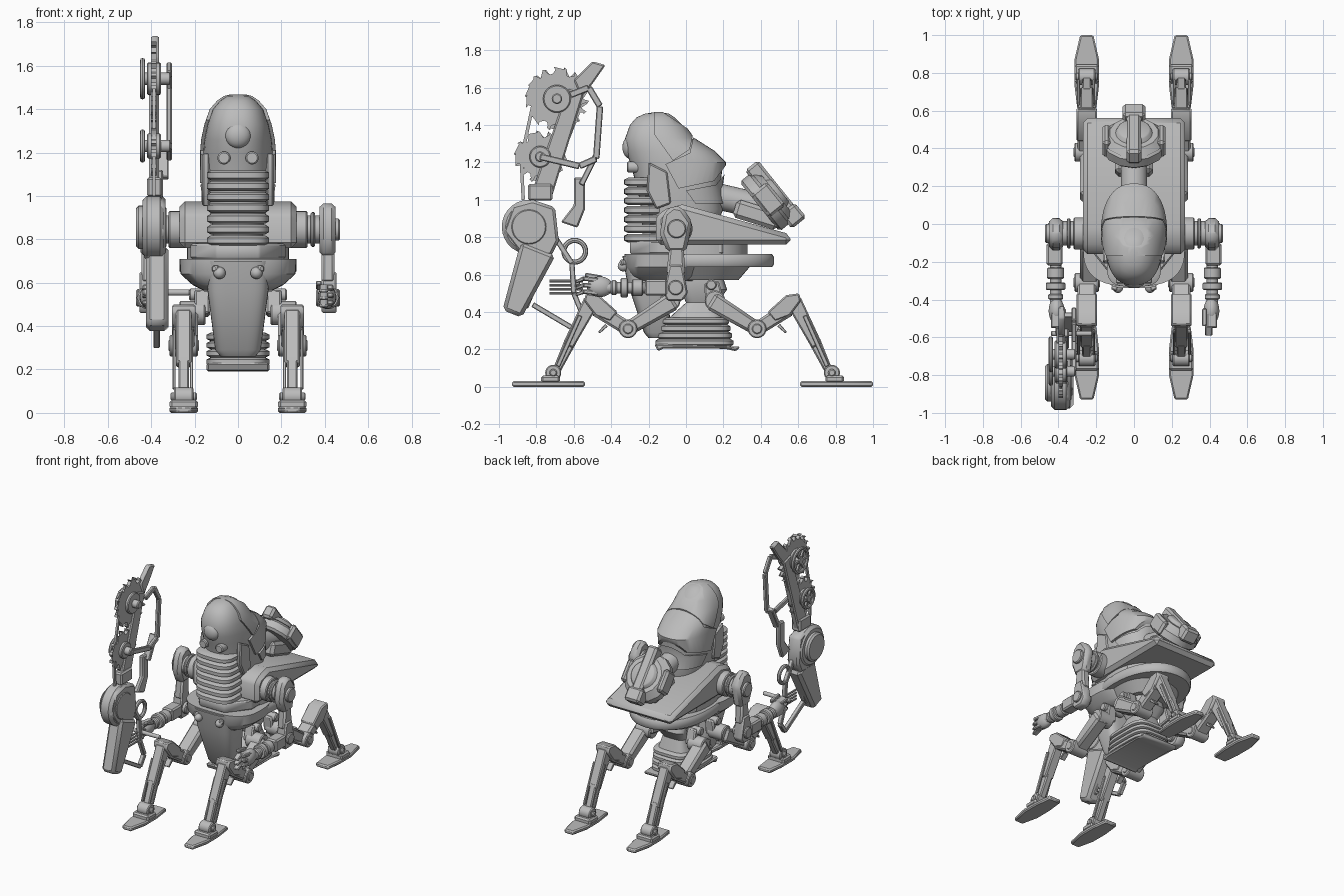
import bpy, bmesh, math
from math import sin, cos, pi, radians
from mathutils import Vector, Matrix

if "Cube" in bpy.data.objects:
    bpy.data.objects.remove(bpy.data.objects["Cube"])

grey = bpy.data.materials.new("plain grey")
grey.use_nodes = True
grey.diffuse_color = (.5, .5, .5, 1)
grey.node_tree.nodes["Principled BSDF"].inputs["Base Color"].default_value = grey.diffuse_color
parts = []


def add(name, bm, bevel=0):
    bmesh.ops.recalc_face_normals(bm, faces=bm.faces)
    if bevel:
        sharp = [e for e in bm.edges if e.calc_face_angle(0) > .6]
        bmesh.ops.bevel(bm, geom=sharp, offset=bevel, segments=1, affect='EDGES', clamp_overlap=True)
    mesh = bpy.data.meshes.new(name)
    bm.to_mesh(mesh)
    bm.free()
    mesh.materials.append(grey)
    obj = bpy.data.objects.new(name, mesh)
    bpy.context.collection.objects.link(obj)
    parts.append(obj)
    return obj


def prism(name, outline, lo, hi, axis='x', bevel=.008):
    # Extrude an outline along one axis
    bm = bmesh.new()
    place = {'x': lambda p, t: (t, p[0], p[1]), 'z': lambda p, t: (p[0], p[1], t),
             'y': lambda p, t: (p[0], t, p[1])}[axis]
    ends = [[bm.verts.new(place(p, t)) for p in outline] for t in (lo, hi)]
    bm.faces.new(ends[0])
    bm.faces.new(ends[1])
    for i in range(len(outline)):
        bm.faces.new((ends[0][i - 1], ends[0][i], ends[1][i], ends[1][i - 1]))
    return add(name, bm, bevel)


def bar(name, a, b, wide_a, wide_b, lo, hi, bevel=.008):
    # Tapered beam between two side-plane points
    a, b = Vector(a), Vector(b)
    d = (b - a).normalized()
    n = Vector((-d.y, d.x)) / 2
    return prism(name, [a + n * wide_a, b + n * wide_b, b - n * wide_b, a - n * wide_a], lo, hi, 'x', bevel)


def box(name, centre, size, bevel=.01, tilt=0):
    bm = bmesh.new()
    m = Matrix.Translation(centre) @ Matrix.Rotation(tilt, 4, 'X') @ Matrix.Diagonal((*size, 1))
    bmesh.ops.create_cube(bm, size=1, matrix=m)
    return add(name, bm, bevel)


def cyl(name, p, q, r, r2=None, bevel=.006, sides=28):
    p, q = Vector(p), Vector(q)
    bm = bmesh.new()
    m = Matrix.Translation((p + q) / 2) @ (q - p).to_track_quat('Z', 'Y').to_matrix().to_4x4()
    bmesh.ops.create_cone(bm, cap_ends=True, segments=sides, radius1=r, radius2=r if r2 is None else r2,
                          depth=(q - p).length, matrix=m)
    return add(name, bm, bevel)


def axle(name, x0, x1, yz, r, bevel=.006):
    return cyl(name, (x0, *yz), (x1, *yz), r, None, bevel)


def ball(name, centre, size):
    bm = bmesh.new()
    bmesh.ops.create_uvsphere(bm, u_segments=24, v_segments=14, radius=1,
                              matrix=Matrix.Translation(centre) @ Matrix.Diagonal((*size, 1)))
    return add(name, bm)


def ring(name, x, yz, r, thick):
    # Round ring facing sideways
    bm = bmesh.new()
    loops = [[bm.verts.new((x + thick * sin(v * pi / 4), yz[0] + (r + thick * cos(v * pi / 4)) * cos(u * pi / 14),
                            yz[1] + (r + thick * cos(v * pi / 4)) * sin(u * pi / 14))) for v in range(8)]
             for u in range(28)]
    for u in range(28):
        for v in range(8):
            bm.faces.new((loops[u - 1][v - 1], loops[u][v - 1], loops[u][v], loops[u - 1][v]))
    return add(name, bm)


def loft(name, rows, power=2, grow=0, sides=40, bevel=0):
    # Stack of rounded sections: height, front, back, half width
    bm = bmesh.new()
    loops = []
    for z, front, back, half in rows:
        loop = []
        for i in range(sides):
            c, s = cos(2 * pi * i / sides), sin(2 * pi * i / sides)
            c, s = [math.copysign(abs(v) ** (2 / power), v) for v in (c, s)]
            loop.append(bm.verts.new(((half + grow) * c, (front + back) / 2 + ((back - front) / 2 + grow) * s, z)))
        loops.append(loop)
    for low, high in zip(loops, loops[1:]):
        for i in range(sides):
            bm.faces.new((low[i - 1], low[i], high[i], high[i - 1]))
    bm.faces.new(loops[0])
    bm.faces.new(loops[-1])
    return add(name, bm, bevel)


# Domed hull with plates clipped from a slightly larger copy
hull = [(.76, -.23, .12, .13), (.95, -.24, .2, .15), (1.06, -.26, .18, .16), (1.2, -.3, .2, .16),
        (1.26, -.32, .14, .155), (1.33, -.325, .03, .14), (1.4, -.3, -.02, .115), (1.44, -.265, -.06, .08),
        (1.46, -.22, -.09, .05), (1.468, -.17, -.13, .02)]
loft("domed_hull", hull, 2.3)
plates = {"upper_plate": [(-.17, 1.5), (.04, 1.36), (.02, 1.27), (-.07, 1.21), (-.17, 1.35)],
          "lower_plate": [(.04, 1.335), (.24, 1.22), (.15, 1.1), (-.04, 1.06), (-.11, 1.19), (.02, 1.25)],
          "rear_plate": [(.25, 1.19), (.25, .98), (.05, .98), (0, 1.05), (.16, 1.08)]}
for name, outline in plates.items():
    shell = loft(name, hull, 2.3, .015)
    cutter = prism("cutter", outline, -.4, .4, 'x', 0)
    cutter.hide_render = True
    clip = shell.modifiers.new("clip", 'BOOLEAN')
    clip.operation, clip.solver, clip.object = 'INTERSECT', 'EXACT', cutter
    bpy.context.view_layer.objects.active = shell
    bpy.ops.object.modifier_apply(modifier="clip")
    parts.remove(cutter)
    bpy.data.objects.remove(cutter)
for i in range(7):
    z = .795 + i * .05
    loft("chest_rib", [(z - .023, -.31, -.1, .125), (z - .012, -.332, -.1, .143),
                       (z + .012, -.332, -.1, .143), (z + .023, -.31, -.1, .125)], 3.2)
ball("large_lens", (0, -.3, 1.28), (.06, .04, .06))
for s in (-1, 1):
    cyl("small_lens", (s * .065, -.24, 1.175), (s * .065, -.315, 1.175), .03)
    ball("pelvis_knob", (s * .085, -.335, .645), (.028, .03, .028))
    cyl("pelvis_pin", (s * .08, -.3, .66), (s * .11, -.35, .665), .016)
    prism("hull_cheek", [(-.2, 1.2), (-.1, 1.15), (-.08, .98), (-.16, .95), (-.21, 1.05)],
          *sorted((s * .13, s * .165)))

# Shoulder deck and turning waist
prism("shoulder_deck", [(-.16, .76), (.56, .76), (.56, .815), (-.02, .975), (-.13, .945), (-.16, .9)],
      -.27, .27, 'x', .025)
prism("chest_plinth", [(-.22, -.15), (-.1, -.3), (.1, -.3), (.22, -.15), (.22, .2), (-.22, .2)], .71, .78, 'z')
loft("upper_waist_ring", [(.7, -.2, .33, .235), (.77, -.2, .33, .235)], 2.3, bevel=.008)
loft("lower_waist_ring", [(.64, -.27, .46, .26), (.655, -.28, .47, .27),
                          (.695, -.28, .47, .27), (.71, -.27, .46, .26)], 2.2)
loft("waist_bowl", [(.57, -.1, .28, .16), (.64, -.15, .34, .22)], 2.3)
loft("pelvis", [(.565, -.27, .06, .16), (.59, -.3, .08, .21), (.64, -.325, .1, .265), (.71, -.33, .1, .27)], 2.8)
loft("pelvis_apron", [(.26, -.2, -.08, .08), (.29, -.225, -.08, .105), (.56, -.315, -.1, .14), (.7, -.34, -.1, .15)], 4)

# Ribbed lower trunk
loft("trunk_neck", [(.36, -.1, .2, .12), (.45, .0, .17, .09), (.52, -.03, .22, .12), (.58, -.02, .2, .12)], 4)
for i in range(4):
    z, grow = .35 - i * .038, i * .008
    loft("trunk_rib", [(z - .02, -.125 - grow, .215 + grow, .125), (z - .01, -.14 - grow, .23 + grow, .145),
                       (z + .01, -.14 - grow, .23 + grow, .145), (z + .02, -.125 - grow, .215 + grow, .125)], 4)
prism("trunk_base", [(-.17, .23), (.29, .215), (.27, .19), (.2, .205), (-.12, .205), (-.15, .19)], -.145, .145)

# Four matching legs
for s in (-1, 1):
    for d in (-1, 1):
        def at(y, z):
            return (.035 + d * y, z)

        def span(a, b):
            return sorted((s * a, s * b))

        axle("hip_axle", s * .05, s * .225, at(.1, .545), .028)
        axle("hip_joint", s * .15, s * .27, at(.12, .46), .055)
        bar("hip_strut", at(.1, .56), at(.12, .45), .08, .1, *span(.13, .2))
        bar("thigh", at(.1, .46), at(.345, .31), .1, .075, *span(.185, .285), .015)
        axle("lower_joint", s * .185, s * .315, at(.345, .31), .05)
        axle("joint_cap", s * .18, s * .32, at(.345, .31), .028)
        bar("knee_arm", at(.345, .31), at(.52, .42), .075, .08, *span(.2, .3), .012)
        prism("knee_block", [at(.4, .4), at(.5, .49), at(.57, .5), at(.58, .46), at(.52, .38), at(.44, .35)],
              *span(.195, .305))
        bar("shin", at(.54, .46), at(.665, .22), .085, .06, *span(.215, .285))
        bar("lower_shin", at(.65, .25), at(.735, .07), .065, .04, *span(.225, .275))
        for x in (.207, .287):
            bar("shin_rod", at(.6, .38), at(.72, .11), .022, .022, *span(x, x + .014), .003)
        bar("calf_guard", at(.46, .33), at(.5, .29), .02, .012, *span(.23, .27), .003)
        axle("ankle", s * .205, s * .295, at(.745, .075), .043)
        axle("ankle_pin", s * .19, s * .31, at(.745, .075), .02)
        plan = [(-.05, .575), (.05, .575), (.065, .7), (.065, .835), (.035, .965),
                (-.035, .965), (-.065, .835), (-.065, .7)]
        prism("foot", [(s * .25 + x, .035 + d * y) for x, y in plan], 0, .03, 'z')
        box("foot_hinge", (s * .25, .035 + d * .76, .04), (.13, .1, .04))

# Paired arms with gripping hands
for s in (-1, 1):
    def span(a, b):
        return sorted((s * a, s * b))
    hub = (-.05, .845)
    axle("shoulder_sleeve", s * .24, s * .32, hub, .085)
    axle("shoulder_shaft", s * .3, s * .39, hub, .065)
    axle("shoulder_collar", s * .335, s * .355, hub, .08)
    prism("shoulder_cap", [(-.1, .72), (-.14, .82), (-.12, .93), (-.07, .97), (-.02, .96), (.035, .88), (.0, .72)],
          *span(.375, .45), 'x', .02)
    axle("shoulder_button", s * .44, s * .47, hub, .05)
    bar("upper_arm", (-.05, .76), (-.055, .6), .075, .1, *span(.385, .445), .012)
    prism("elbow_guard", [(-.09, .65), (-.02, .65), (.01, .5), (-.02, .46), (-.1, .46), (-.12, .5)], *span(.385, .455))
    axle("elbow_pin", s * .36, s * .47, (-.055, .53), .04)
    box("forearm_block", (s * .42, -.16, .53), (.085, .12, .085))
    for name, y0, y1, r in (("forearm", -.1, -.44, .03), ("forearm_cuff", -.23, -.29, .045),
                            ("forearm_ring", -.31, -.35, .052), ("wrist", -.37, -.4, .04)):
        cyl(name, (s * .415, y0, .53), (s * .415, y1, .53), r)
    ball("palm", (s * .41, -.46, .535), (.042, .07, .055))
    for i in range(3):
        z = .5 + i * .035
        bar("finger", (-.47, z), (-.55, z + .01), .026, .024, *span(.385, .44), .006)
        bar("fingertip", (-.54, z + .012), (-.59, z - .01), .024, .015, *span(.375, .415), .005)
    bar("thumb", (-.45, .58), (-.54, .6), .03, .02, *span(.36, .385), .005)

# Upright power saw: motor, grip and frames
motor = (-.84, .855)
axle("motor_drum", -.44, -.34, motor, .145, .02)
axle("motor_cover", -.47, -.33, motor, .1, .012)
prism("motor_shroud", [(-.98, .83), (-.93, .97), (-.82, 1.0), (-.7, .96), (-.68, .78), (-.72, .7), (-.88, .7)],
      -.43, -.335, 'x', .015)
bar("saw_tank", (-.79, .74), (-.93, .39), .2, .11, -.425, -.32, .02)
bar("tank_rail", (-.74, .7), (-.86, .42), .03, .03, -.385, -.355)
ring("grip_ring", -.375, (-.595, .725), .058, .014)
grip = [(-.7, .8), (-.61, .66), (-.6, .5), (-.55, .38), (-.6, .31), (-.82, .44)]
for a, b in zip(grip, grip[1:]):
    bar("grip_frame", a, b, .028, .028, -.39, -.36, .004)
for i in range(4):
    cyl("grip_bar", (-.38, -.73, .5 + i * .022), (-.38, -.55, .5 + i * .022), .007, bevel=0, sides=8)
cyl("cross_grip", (-.44, -.58, .555), (-.22, -.58, .555), .014)
box("saw_neck", (-.385, -.78, 1.04), (.07, .13, .09))
bar("guide_bar", (-.77, 1.03), (-.59, 1.58), .11, .09, -.41, -.365)
prism("rear_pillar", [(-.6, 1.12), (-.54, 1.12), (-.54, .95), (-.58, .85), (-.67, .88), (-.6, .97)], -.38, -.345)
prism("top_hook", [(-.6, 1.64), (-.5, 1.74), (-.43, 1.72), (-.5, 1.62), (-.56, 1.55)], -.4, -.365)
frame = [(-.62, 1.56), (-.52, 1.6), (-.46, 1.5), (-.48, 1.22), (-.57, 1.18), (-.78, 1.23)]
for a, b in zip(frame, frame[1:]):
    bar("hand_guard", a, b, .035, .035, -.33, -.305, .005)
bar("rear_link", (-.48, 1.24), (-.56, 1.08), .03, .03, -.37, -.32, .005)

# Toothed wheels with hooked teeth and spoked covers
for wheel, r, teeth in (((-.78, 1.23), .105, 14), ((-.69, 1.54), .135, 18)):
    outline = []
    for i in range(teeth):
        for turn, reach in ((0, 0), (.5, 0), (.85, .02), (1.15, .037), (.75, .028)):
            t = (i + turn * .7) * 2 * pi / teeth
            outline.append((wheel[0] + (r + reach) * cos(t), wheel[1] + (r + reach) * sin(t)))
    prism("toothed_wheel", outline, -.4, -.375, 'x', 0)
    axle("wheel_hub", -.45, -.31, wheel, .028)
    axle("wheel_plate", -.42, -.355, wheel, r * .55)
    ring("wheel_cover", -.44, wheel, r * .62, .012)
    for i in range(3):
        t = Vector((cos(i * pi / 3), sin(i * pi / 3))) * r * .6
        bar("cover_spoke", Vector(wheel) - t, Vector(wheel) + t, .016, .016, -.447, -.433, 0)
for a, b in (((-.87, 1.0), (-.88, 1.2)), ((-.87, 1.27), (-.82, 1.5)), ((-.68, 1.2), (-.57, 1.48))):
    bar("chain_run", a, b, .018, .018, -.395, -.38, 0)

# Tilted pod behind the hull
normal, along, middle = Vector((0, .78, .63)), Vector((0, .63, -.78)), Vector((0, .44, 1.0))
cyl("pod_neck", (0, .12, 1.03), (0, .42, .96), .07)
box("pod_base", (0, .38, .92), (.2, .25, .1), .02, -.3)
cyl("pod_disc", middle - normal * .06, middle + normal * .02, .17, None, .015, 14)
cyl("pod_rim", middle + normal * .02, middle + normal * .055, .165, .13, 0, 14)
cyl("pod_bowl", middle + normal * .03, middle + normal * .08, .11, .085)
tilt = math.atan2(-.78, .63)
box("pod_band", middle + normal * .045, (.08, .4, .09), .015, tilt)
box("pod_tail", middle + along * .15 + normal * .05, (.12, .1, .1), .015, tilt)
for s in (-1, 1):
    box("pod_ear", middle + Vector((s * .145, 0, 0)), (.045, .16, .11), .015, tilt)

bpy.ops.object.select_all(action='DESELECT')
for obj in parts:
    obj.select_set(True)
bpy.context.view_layer.objects.active = parts[0]
bpy.ops.object.shade_smooth_by_angle(angle=radians(35))
